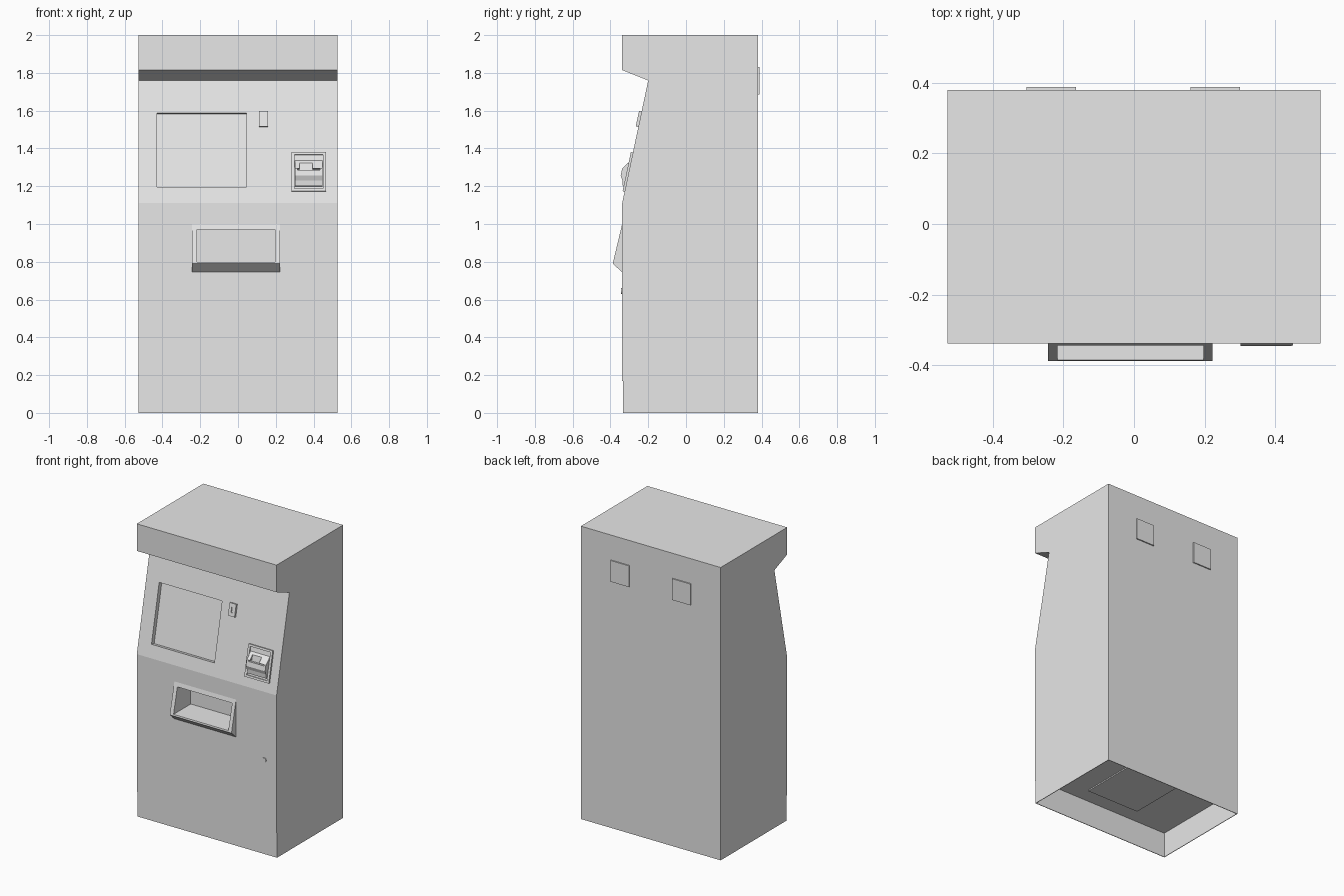
import bpy, bmesh, math
from mathutils import Matrix, Vector

cube = bpy.data.objects.get("Cube")
if cube:
    bpy.data.objects.remove(cube, do_unlink=True)

GREY = bpy.data.materials.new("light grey metal")
GREY.use_nodes = True
GREY.diffuse_color = (0.8, 0.8, 0.8, 1)
GREY.node_tree.nodes["Principled BSDF"].inputs["Base Color"].default_value = (0.8, 0.8, 0.8, 1)

HALF = 0.528                      # half width of the cabinet
FRONT, BACK = -0.338, 0.38
SLOPE_LOW, SLOPE_TOP = (FRONT, 1.11), (-0.20, 1.76)
TILT = math.atan2(SLOPE_TOP[0] - SLOPE_LOW[0], SLOPE_TOP[1] - SLOPE_LOW[1])


def prism(name, x0, x1, profile, matrix=Matrix()):
    """Extrude a (y, z) outline from x0 to x1."""
    bm = bmesh.new()
    face = bm.faces.new([bm.verts.new((x0, y, z)) for y, z in profile])
    top = bmesh.ops.extrude_face_region(bm, geom=[face])["geom"]
    moved = [v for v in top if isinstance(v, bmesh.types.BMVert)]
    bmesh.ops.translate(bm, verts=moved, vec=(x1 - x0, 0, 0))
    bm.transform(matrix)
    bmesh.ops.recalc_face_normals(bm, faces=bm.faces[:])
    mesh = bpy.data.meshes.new(name)
    bm.to_mesh(mesh)
    bm.free()
    mesh.materials.append(GREY)
    ob = bpy.data.objects.new(name, mesh)
    bpy.context.collection.objects.link(ob)
    return ob


def box(name, x, y, z, matrix=Matrix()):
    outline = [(y[0], z[0]), (y[1], z[0]), (y[1], z[1]), (y[0], z[1])]
    return prism(name, x[0], x[1], outline, matrix)


def cut(target, *cutters):
    """Subtract the cutters and apply the result."""
    for cutter in cutters:
        mod = target.modifiers.new("cut", 'BOOLEAN')
        mod.operation = 'DIFFERENCE'
        mod.solver = 'EXACT'
        mod.object = cutter
        bpy.context.view_layer.objects.active = target
        bpy.ops.object.modifier_apply(modifier=mod.name)


def discard(*cutters):
    for cutter in cutters:
        bpy.data.objects.remove(cutter, do_unlink=True)


def on_slope(z):
    """Frame on the sloped panel at height z: local -y points outwards."""
    t = (z - SLOPE_LOW[1]) / (SLOPE_TOP[1] - SLOPE_LOW[1])
    y = SLOPE_LOW[0] + t * (SLOPE_TOP[0] - SLOPE_LOW[0])
    return Matrix.Translation(Vector((0, y, z))) @ Matrix.Rotation(-TILT, 4, 'X')


# Cabinet shell with sloped control panel and overhanging head
plinth = FRONT + 0.005
cabinet = prism("cabinet", -HALF, HALF, [
    (plinth, 0), (plinth, 0.17), (FRONT, 0.17), SLOPE_LOW, SLOPE_TOP,
    (FRONT, 1.815), (FRONT, 2), (BACK, 2), (BACK, 0)])

# Dispensing tray hood, proud of the lower front
tray = prism("tray_hood", -0.244, 0.222, [
    (FRONT + 0.004, 1.0), (FRONT, 1.0), (-0.388, 0.79),
    (FRONT, 0.745), (FRONT + 0.004, 0.745)])

# Cavities: open base, tray pocket, recessed screen
base_void = box("base_void", (-HALF + 0.004, HALF - 0.004),
                (plinth + 0.004, BACK - 0.004), (-0.1, 0.172))
pocket = box("pocket_cutter", (-0.217, 0.197), (-0.6, -0.2), (0.80, 0.972))
screen_void = box("screen_cutter", (-0.43, 0.045), (-0.1, 0.03),
                  (-0.2, 0.2), on_slope(1.392))
cut(cabinet, base_void, pocket, screen_void)
cut(tray, pocket)
discard(base_void, pocket, screen_void)

# Access plate under the cabinet floor
box("underside_plate", (-0.21, 0.19), (-0.22, 0.21), (0.164, 0.173))

# Small sensor beside the screen
sensor = box("sensor", (0.11, 0.16), (-0.014, 0.004), (-0.042, 0.042), on_slope(1.555))
sensor_slot = box("sensor_cutter", (0.13, 0.14), (-0.1, -0.008), (-0.018, 0.018), on_slope(1.555))
cut(sensor, sensor_slot)
discard(sensor_slot)

# Card reader: framed plate and a projecting mouth with thumb notch and slot
reader = on_slope(1.275)
frame = box("card_reader_frame", (0.282, 0.467), (-0.011, 0.004), (-0.106, 0.106), reader)
frame_void = box("frame_cutter", (0.298, 0.451), (-0.1, -0.003), (-0.092, 0.092), reader)
cut(frame, frame_void)
mouth = prism("card_reader_mouth", 0.302, 0.447, [
    (0, 0.066), (-0.038, 0.012), (-0.038, -0.028), (-0.024, -0.05),
    (-0.016, -0.078), (0, -0.078)], reader)
notch = box("notch_cutter", (0.325, 0.395), (-0.1, -0.014), (0.012, 0.05), reader)
slot = box("slot_cutter", (0.315, 0.435), (-0.1, -0.012), (0.004, 0.012), reader)
cut(mouth, notch, slot)
discard(frame_void, notch, slot)

# Door lock
bpy.ops.mesh.primitive_cylinder_add(
    vertices=24, radius=0.016, depth=0.01,
    location=(0.435, FRONT - 0.001, 0.645), rotation=(math.pi / 2, 0, 0))
lock = bpy.context.object
lock.name = "door_lock"
lock.data.materials.append(GREY)
bpy.ops.object.shade_smooth_by_angle()

# Two cover plates on the back
for side, x in (("right", -0.305), ("left", 0.16)):
    box(side + "_back_cover", (x, x + 0.14), (BACK - 0.002, BACK + 0.008), (1.685, 1.83))
